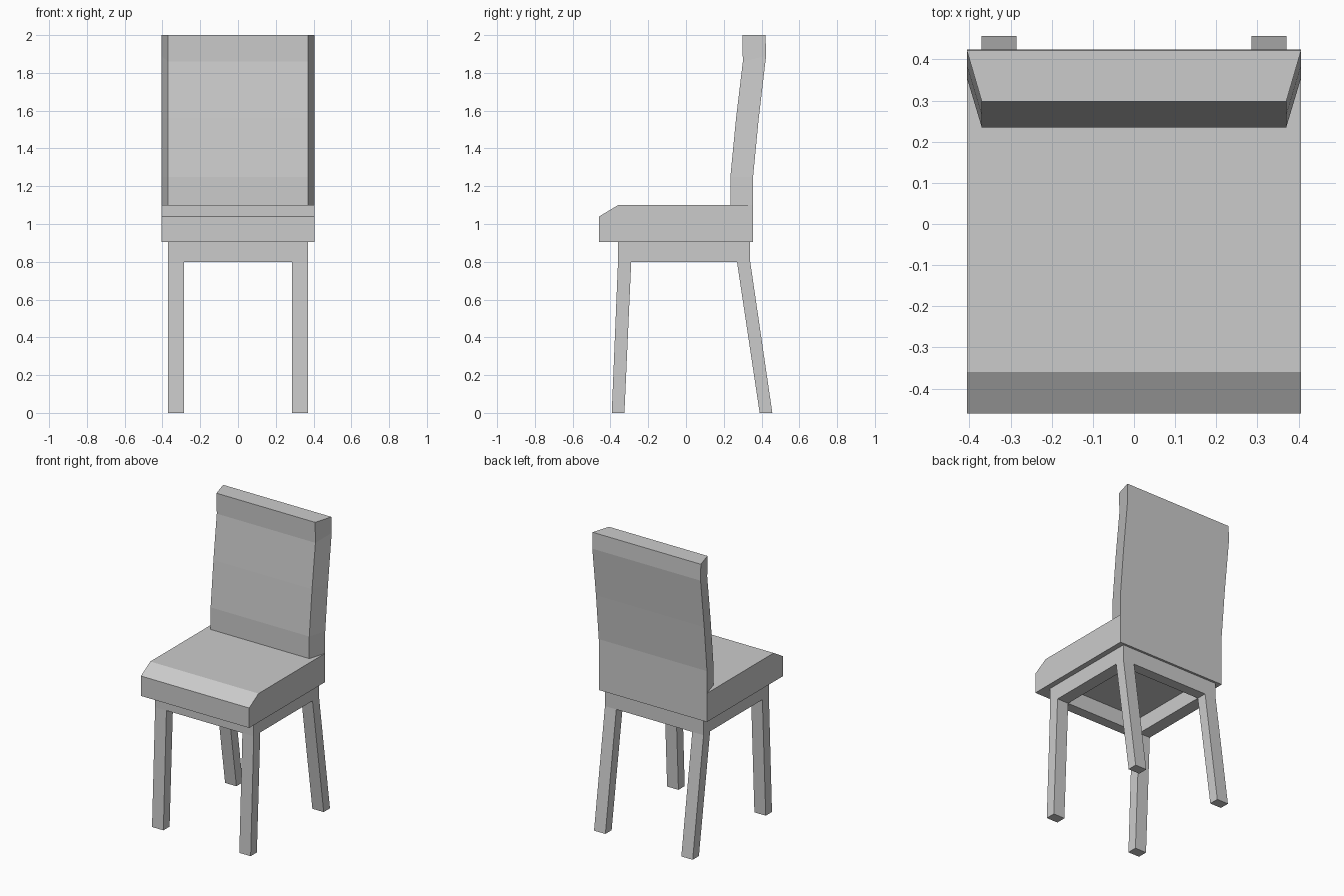
import bpy, bmesh

if "Cube" in bpy.data.objects:
    bpy.data.objects.remove(bpy.data.objects["Cube"])


def finish(bm, name):
    bmesh.ops.recalc_face_normals(bm, faces=bm.faces)
    mesh = bpy.data.meshes.new(name)
    bm.to_mesh(mesh)
    bm.free()
    ob = bpy.data.objects.new(name, mesh)
    bpy.context.collection.objects.link(ob)
    return ob


def loft(name, rings, cap_start=True):
    """Skin matching closed rings of points and cap the ends."""
    bm = bmesh.new()
    vs = [[bm.verts.new(p) for p in ring] for ring in rings]
    n = len(vs[0])
    for a, b in zip(vs, vs[1:]):
        for i in range(n):
            j = (i + 1) % n
            bm.faces.new((a[i], a[j], b[j], b[i]))
    if cap_start:
        bm.faces.new(vs[0])
    bm.faces.new(vs[-1])
    return finish(bm, name)


W, IN = 0.406, 0.37     # half widths: seat / frame and backrest front

# Seat cushion: side profile with chamfered front, extruded across x
profile = [(-0.46, 0.905), (-0.46, 1.04), (-0.36, 1.1), (0.355, 1.1), (0.355, 0.905)]
loft("seat", [[(x, y, z) for y, z in profile] for x in (-W, W)])

# Backrest: trapezoid section swept up a gentle curve, (z, y) front and back
front = [(1.1, 0.235), (1.25, 0.235), (1.56, 0.265), (1.86, 0.301), (2.0, 0.298)]
back = [(1.1, 0.355), (1.25, 0.355), (1.56, 0.385), (1.89, 0.424), (2.0, 0.421)]
loft("backrest",
     [[(-IN, fy, fz), (IN, fy, fz), (W, by, bz), (-W, by, bz)]
      for (fz, fy), (bz, by) in zip(front, back)], cap_start=False)

# Under-seat frame: ring of eight cells, pulled down from the seat underside
TOP = 0.905
xs, ys = (-IN, -0.285, 0.285, IN), (-0.36, -0.29, 0.27, 0.34)
bm = bmesh.new()
grid = [[bm.verts.new((x, y, TOP)) for y in ys] for x in xs]
for i in range(3):
    for j in range(3):
        if (i, j) != (1, 1):
            bm.faces.new((grid[i][j], grid[i + 1][j], grid[i + 1][j + 1], grid[i][j + 1]))
ext = bmesh.ops.extrude_face_region(bm, geom=bm.faces[:])["geom"]
for v in ext:
    if isinstance(v, bmesh.types.BMVert):
        v.co.z = 0.8
bmesh.ops.delete(bm, geom=[f for f in bm.faces if all(v.co.z > 0.9 for v in f.verts)],
                 context='FACES_ONLY')

# Legs: corner cells pulled to the floor, splayed front and back
corners = [f for f in bm.faces if all(v.co.z < 0.85 for v in f.verts)
           and abs(f.calc_center_median().x) > 0.3
           and abs(f.calc_center_median().y) > 0.2]
for f in bmesh.ops.extrude_discrete_faces(bm, faces=corners)["faces"]:
    y0, y1 = (-0.393, -0.326) if f.calc_center_median().y < 0 else (0.39, 0.457)
    mid = f.calc_center_median().y
    for v in f.verts:
        v.co.y = y0 if v.co.y < mid else y1
        v.co.z = 0
finish(bm, "frame_and_legs")
